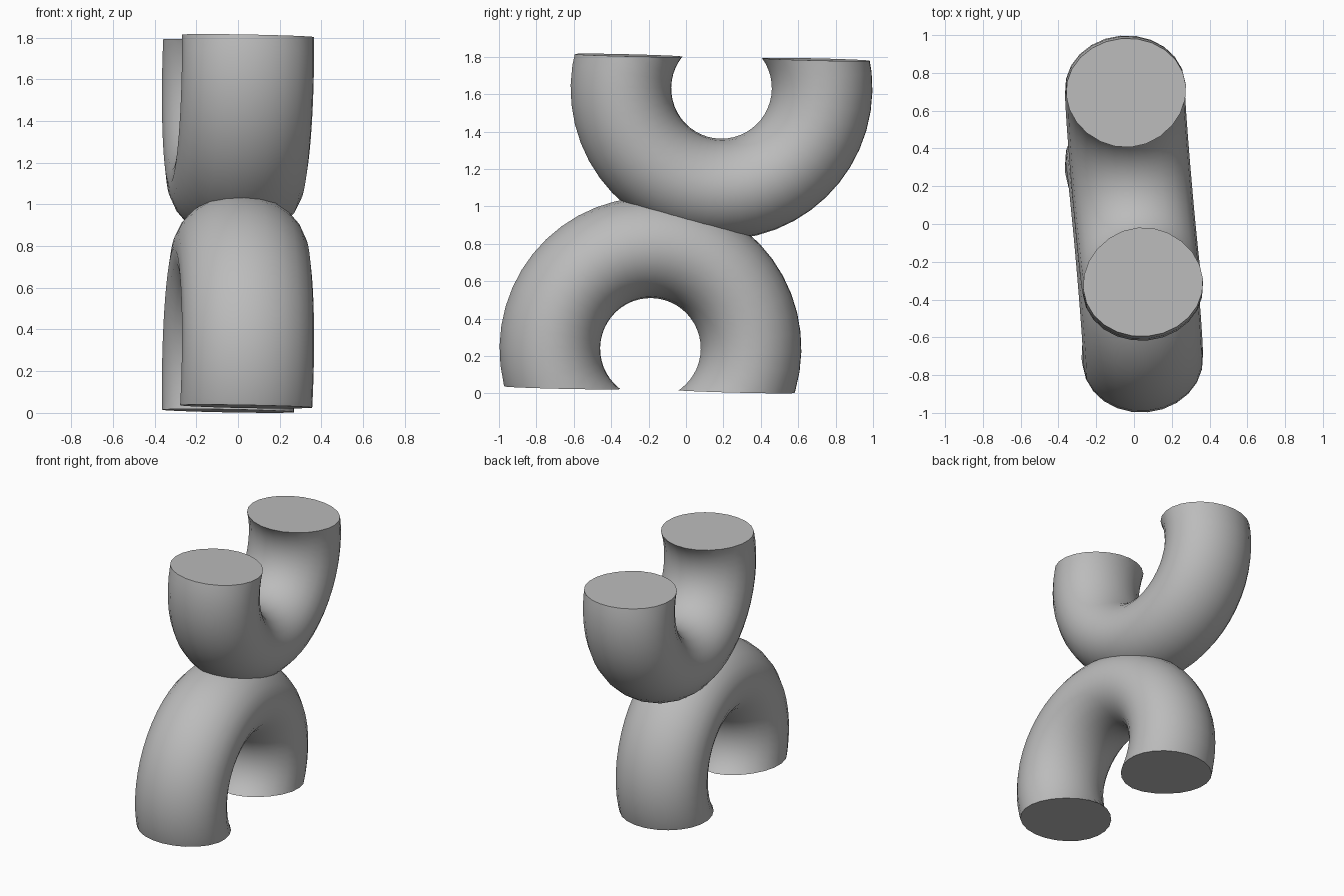
import bpy
import bmesh
from math import radians
from mathutils import Euler, Matrix, Vector

cube = bpy.data.objects.get("Cube")
if cube:
    bpy.data.objects.remove(cube, do_unlink=True)

# Single plain grey
grey = bpy.data.materials.new("plain_grey")
grey.use_nodes = True
colour = (0.5, 0.5, 0.5, 1)
grey.diffuse_color = colour
grey.node_tree.nodes["Principled BSDF"].inputs["Base Color"].default_value = colour

RING, TUBE, HALF_WIDTH = 0.54, 0.27, 0.318
TILT = Euler((-0.022, 0.02, radians(5)), "XYZ").to_matrix().to_4x4()


def arch(name, centre, side, cut):
    """Ring standing on edge, sliced flat at distance cut from its centre."""
    bpy.ops.mesh.primitive_torus_add(
        major_radius=RING, minor_radius=TUBE, major_segments=48, minor_segments=24)
    obj = bpy.context.object
    obj.name = name
    bm = bmesh.new()
    bm.from_mesh(obj.data)
    # Widen the tube along the ring axis and stand the ring up
    stand = Matrix.Rotation(radians(90), 4, "Y") @ Matrix.Diagonal((1, 1, HALF_WIDTH / TUBE, 1))
    bmesh.ops.transform(bm, matrix=stand, verts=bm.verts)
    # Slice off the far part of the ring and close both ends
    bmesh.ops.bisect_plane(
        bm, geom=bm.verts[:] + bm.edges[:] + bm.faces[:],
        plane_co=(0, 0, side * cut), plane_no=(0, 0, side), clear_outer=True)
    bmesh.ops.holes_fill(bm, edges=[e for e in bm.edges if e.is_boundary], sides=0)
    bmesh.ops.transform(bm, matrix=Matrix.Translation(Vector(centre)) @ TILT, verts=bm.verts)
    bmesh.ops.recalc_face_normals(bm, faces=bm.faces)
    bm.to_mesh(obj.data)
    bm.free()
    obj.data.materials.clear()
    obj.data.materials.append(grey)
    bpy.ops.object.shade_smooth_by_angle(angle=radians(35))


# Lower arch opens downward, upper arch opens upward and rests on it
arch("lower_arch", (0, -0.19, 0.24), -1, 0.22)
arch("upper_arch", (0, 0.19, 1.632), 1, 0.165)
